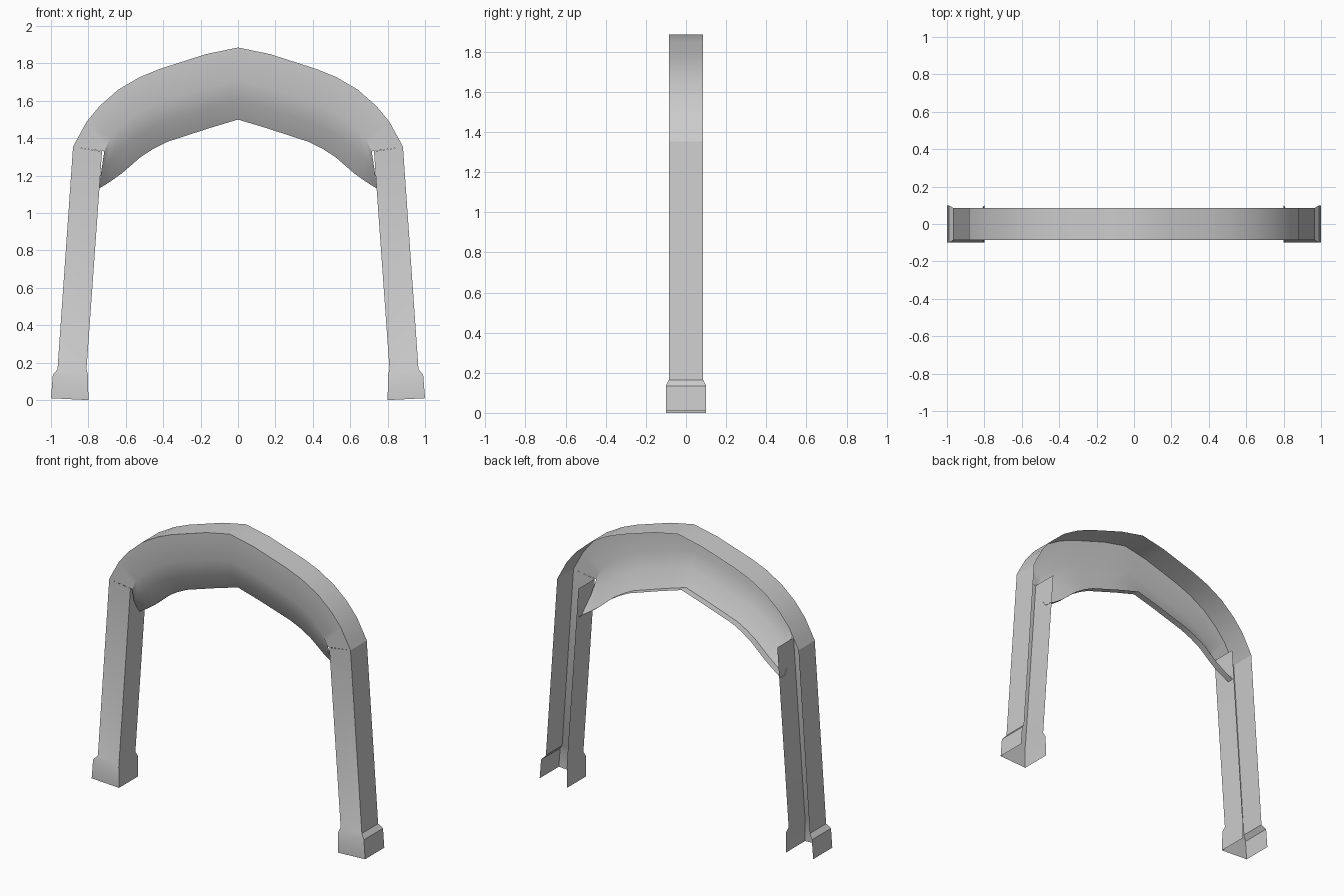
import bpy
import math

cube = bpy.data.objects.get("Cube")
if cube:
    bpy.data.objects.remove(cube, do_unlink=True)

HALF = 0.085   # half depth of the channel
FOOT = 0.10    # half depth of the flared feet

grey = bpy.data.materials.new("light_grey")
grey.use_nodes = True
colour = (0.6, 0.6, 0.6, 1)
grey.diffuse_color = colour
grey.node_tree.nodes["Principled BSDF"].inputs["Base Color"].default_value = colour


def skin(name, sections):
    """Skin a row of open cross-sections, then mirror across x."""
    n = len(sections[0])
    verts = [p for s in sections for p in s]
    faces = [(i * n + j, i * n + j + 1, (i + 1) * n + j + 1, (i + 1) * n + j)
             for i in range(len(sections) - 1) for j in range(n - 1)]
    mesh = bpy.data.meshes.new(name)
    mesh.from_pydata(verts, [], faces)
    mesh.materials.append(grey)
    ob = bpy.data.objects.new(name, mesh)
    bpy.context.collection.objects.link(ob)
    ob.modifiers.new("mirror", "MIRROR").use_clip = True
    bpy.ops.object.select_all(action="DESELECT")
    ob.select_set(True)
    bpy.context.view_layer.objects.active = ob
    bpy.ops.object.modifier_apply(modifier="mirror")
    bpy.ops.object.shade_smooth_by_angle(angle=math.radians(32))
    return ob


# Arch: outer rim, front-face inner edge and cove lower edge, centre to side
outer = [(0, 1.885), (.17, 1.85), (.42, 1.77), (.525, 1.727), (.64, 1.66),
         (.74, 1.572), (.81, 1.487), (.86, 1.396), (.882, 1.353)]
inner = [(0, 1.71), (.16, 1.67), (.40, 1.595), (.47, 1.565), (.56, 1.52),
         (.63, 1.46), (.68, 1.40), (.705, 1.35), (.715, 1.33)]
lower = [(0, 1.50), (.15, 1.455), (.38, 1.38), (.45, 1.345), (.52, 1.30),
         (.62, 1.213), (.68, 1.17), (.715, 1.148), (.745, 1.13)]

arch = []
for k, (o, i, l) in enumerate(zip(outer, inner, lower)):
    edge = 0.03 * k / (len(outer) - 1)      # cove deepens toward the legs
    mid_y = -HALF + 0.35 * (edge + HALF)
    arch.append([
        (o[0], HALF, o[1]),
        (o[0], -HALF, o[1]),
        (i[0], -HALF, i[1]),
        ((i[0] + l[0]) / 2, mid_y, (i[1] + l[1]) / 2),
        (l[0], edge, l[1]),
        (l[0], edge + 0.045, l[1]),         # narrow lip behind the cove
    ])
skin("arch", arch)

# Legs: channels open at the back, with flared feet
# each row: outer x, outer z, inner x, inner z, half depth
rows = [(.882, 1.353, .727, 1.33, HALF),
        (.965, .165, .81, .165, HALF),
        (.99, .135, .802, .135, FOOT),
        (1.0, .01, .80, 0, FOOT)]
skin("legs", [[(xo, d, zo), (xo, -d, zo), (xi, -d, zi), (xi, d, zi)]
              for xo, zo, xi, zi, d in rows])
